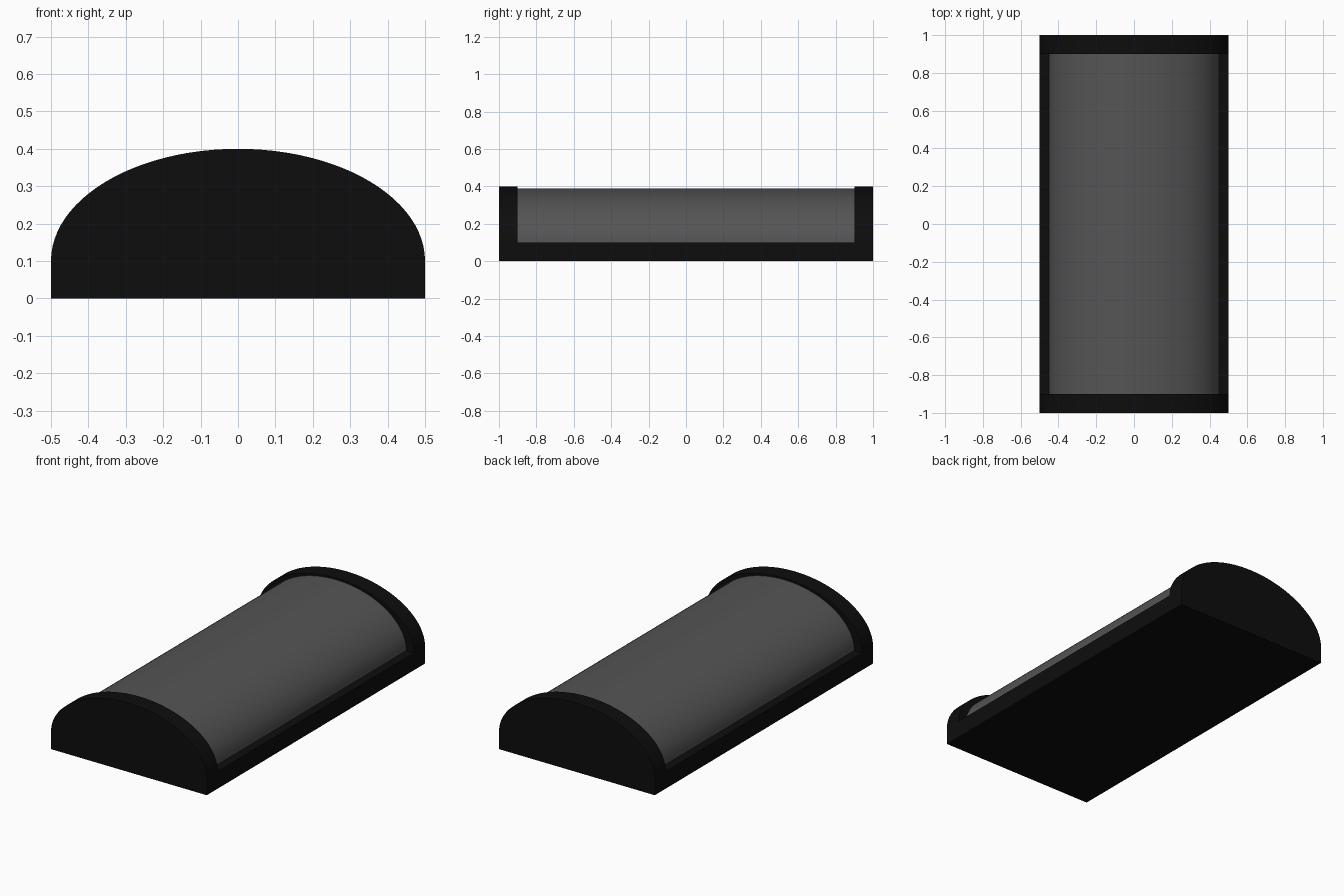
import bpy, bmesh, math

if "Cube" in bpy.data.objects:
    bpy.data.objects.remove(bpy.data.objects["Cube"])


def material(name, v):
    m = bpy.data.materials.new(name)
    m.diffuse_color = (v, v, v, 1)
    m.use_nodes = True
    m.node_tree.nodes["Principled BSDF"].inputs["Base Color"].default_value = m.diffuse_color
    return m


black = material("black_plastic", 0.004)
grey = material("dark_grey_cover", 0.09)


def arch(half_width, rise, z0, n=48):
    # Half-ellipse from right to left, springing from height z0
    return [(half_width * math.cos(math.pi * i / n),
             z0 + rise * math.sin(math.pi * i / n)) for i in range(n + 1)]


def extrude(name, profile, y0, y1, mat):
    # Solid made by extruding an x-z profile along y
    bm = bmesh.new()
    face = bm.faces.new([bm.verts.new((x, y0, z)) for x, z in profile])
    new = bmesh.ops.extrude_face_region(bm, geom=[face], use_keep_orig=True)["geom"]
    bmesh.ops.translate(bm, vec=(0, y1 - y0, 0),
                        verts=[g for g in new if isinstance(g, bmesh.types.BMVert)])
    bmesh.ops.recalc_face_normals(bm, faces=bm.faces)
    me = bpy.data.meshes.new(name)
    bm.to_mesh(me)
    bm.free()
    me.materials.append(mat)
    ob = bpy.data.objects.new(name, me)
    bpy.context.collection.objects.link(ob)
    bpy.ops.object.select_all(action='DESELECT')
    ob.select_set(True)
    bpy.context.view_layer.objects.active = ob
    bpy.ops.object.shade_smooth_by_angle(angle=math.radians(30))
    return ob


# Flat base between the end walls
extrude("base_plate", [(-0.5, 0), (0.5, 0), (0.5, 0.1), (-0.5, 0.1)], -0.9, 0.9, black)

# Arched end walls
end_profile = [(-0.5, 0), (0.5, 0)] + arch(0.5, 0.3, 0.1)
extrude("front_end_wall", end_profile, -1.0, -0.9, black)
extrude("back_end_wall", end_profile, 0.9, 1.0, black)

# Slightly smaller arched cover
extrude("arched_cover", arch(0.45, 0.29, 0.1), -0.9, 0.9, grey)
